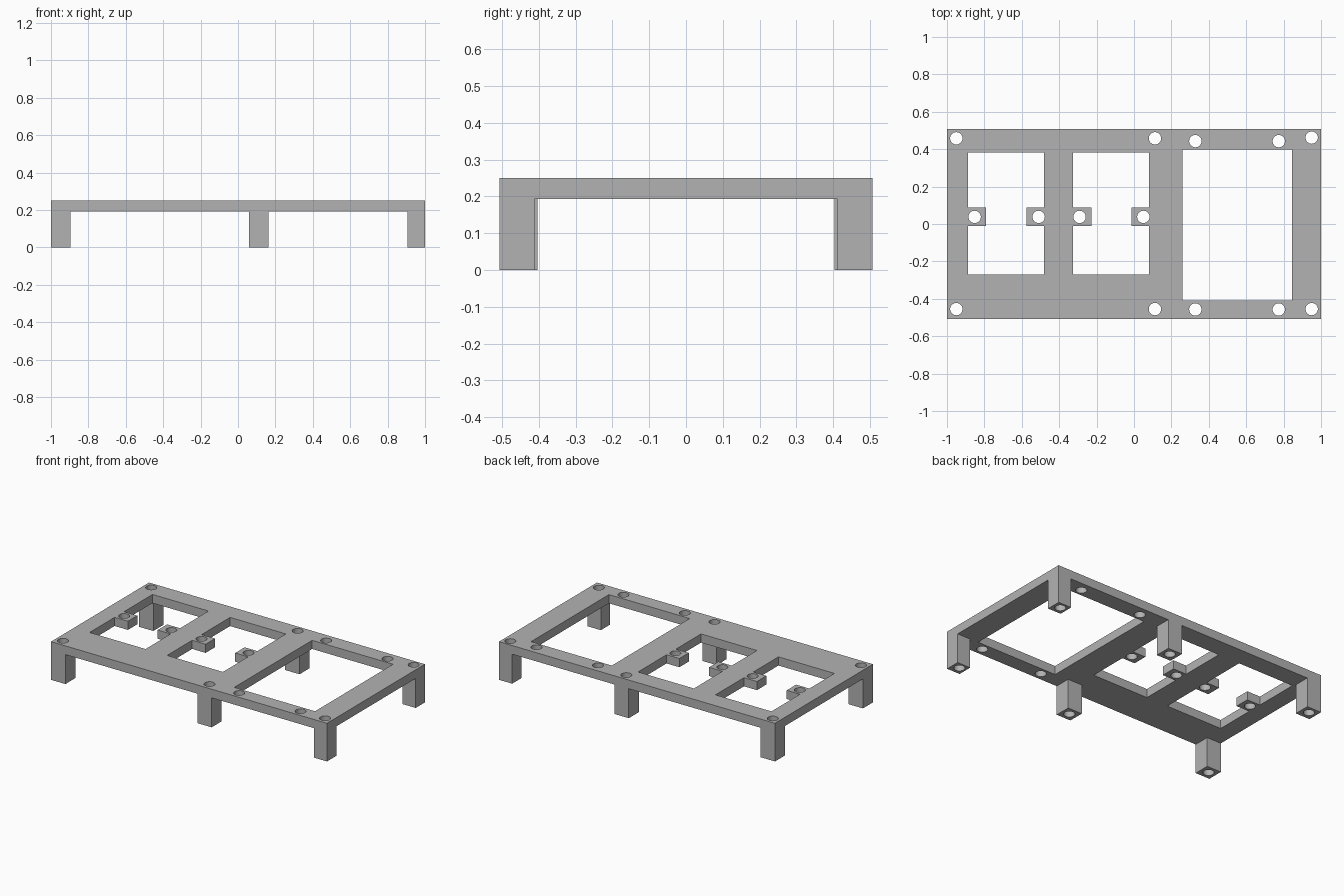
import bpy, bmesh, math

if "Cube" in bpy.data.objects:
    bpy.data.objects.remove(bpy.data.objects["Cube"])

HALF_Y = 0.507
PLATE_Z, TOP_Z = 0.193, 0.25
HOLE_R = 0.033

grey = bpy.data.materials.new("grey plastic")
grey.diffuse_color = (0.45, 0.45, 0.45, 1)
grey.use_nodes = True
grey.node_tree.nodes["Principled BSDF"].inputs["Base Color"].default_value = grey.diffuse_color


def rect(x0, x1, y0, y1):
    return [(x0, y0), (x1, y0), (x1, y1), (x0, y1)]


def circle(x, y, n=32):
    return [(x + HOLE_R * math.cos(2 * math.pi * i / n),
             y + HOLE_R * math.sin(2 * math.pi * i / n)) for i in range(n)]


def slab(name, loops, z0, z1):
    """Extrude an outline, with the inner loops cut out, from z0 to z1."""
    curve = bpy.data.curves.new(name, 'CURVE')
    curve.dimensions = '2D'
    curve.fill_mode = 'BOTH'
    curve.extrude = (z1 - z0) / 2
    for loop in loops:
        s = curve.splines.new('POLY')
        s.points.add(len(loop) - 1)
        for p, (x, y) in zip(s.points, loop):
            p.co = (x, y, 0, 1)
        s.use_cyclic_u = True
    ob = bpy.data.objects.new(name, curve)
    bpy.context.collection.objects.link(ob)
    bpy.ops.object.select_all(action='DESELECT')
    ob.select_set(True)
    bpy.context.view_layer.objects.active = ob
    bpy.ops.object.convert(target='MESH')
    ob = bpy.context.object
    bm = bmesh.new()
    bm.from_mesh(ob.data)
    bmesh.ops.remove_doubles(bm, verts=bm.verts, dist=1e-5)
    bmesh.ops.translate(bm, verts=bm.verts, vec=(0, 0, (z0 + z1) / 2))
    bmesh.ops.recalc_face_normals(bm, faces=bm.faces)
    bm.to_mesh(ob.data)
    bm.free()
    ob.data.materials.clear()
    ob.data.materials.append(grey)
    bpy.ops.object.shade_smooth_by_angle(angle=math.radians(30))
    return ob


def tabbed_window(x0, x1, tab_l, tab_r):
    """Window opening with a screw tab reaching in from each side."""
    y0, y1, t0, t1 = -0.27, 0.382, -0.01, 0.087
    return [(x0, y0), (x1, y0), (x1, t0), (tab_r, t0), (tab_r, t1), (x1, t1),
            (x1, y1), (x0, y1), (x0, t1), (tab_l, t1), (tab_l, t0), (x0, t0)]


# legs: name, x range, y range, hole centre
legs = [("left", -1, -0.896, 0.403, -0.95, 0.458),
        ("middle", 0.06, 0.164, 0.403, 0.112, 0.458),
        ("right", 0.905, 1, 0.411, 0.95, 0.462)]
holes = []
for side, x0, x1, inner, hx, hy in legs:
    for end, y0, y1, cy in (("front", -HALF_Y, -inner, -0.455), ("back", inner, HALF_Y, hy)):
        slab(f"{end}_{side}_leg", [rect(x0, x1, y0, y1), circle(hx, cy)], 0, PLATE_Z)
        holes.append((hx, cy))

# screw holes around the large opening and in the tabs
holes += [(x, y) for x in (0.328, 0.774) for y in (-0.457, 0.443)]
holes += [(x, 0.038) for x in (-0.852, -0.51, -0.291, 0.05)]

# top plate with its three openings
slab("top_plate",
     [rect(-1, 1, -HALF_Y, HALF_Y),
      tabbed_window(-0.887, -0.481, -0.791, -0.575),
      tabbed_window(-0.325, 0.08, -0.228, -0.013),
      rect(0.259, 0.845, -0.409, 0.398)] + [circle(*h) for h in holes],
     PLATE_Z, TOP_Z)
